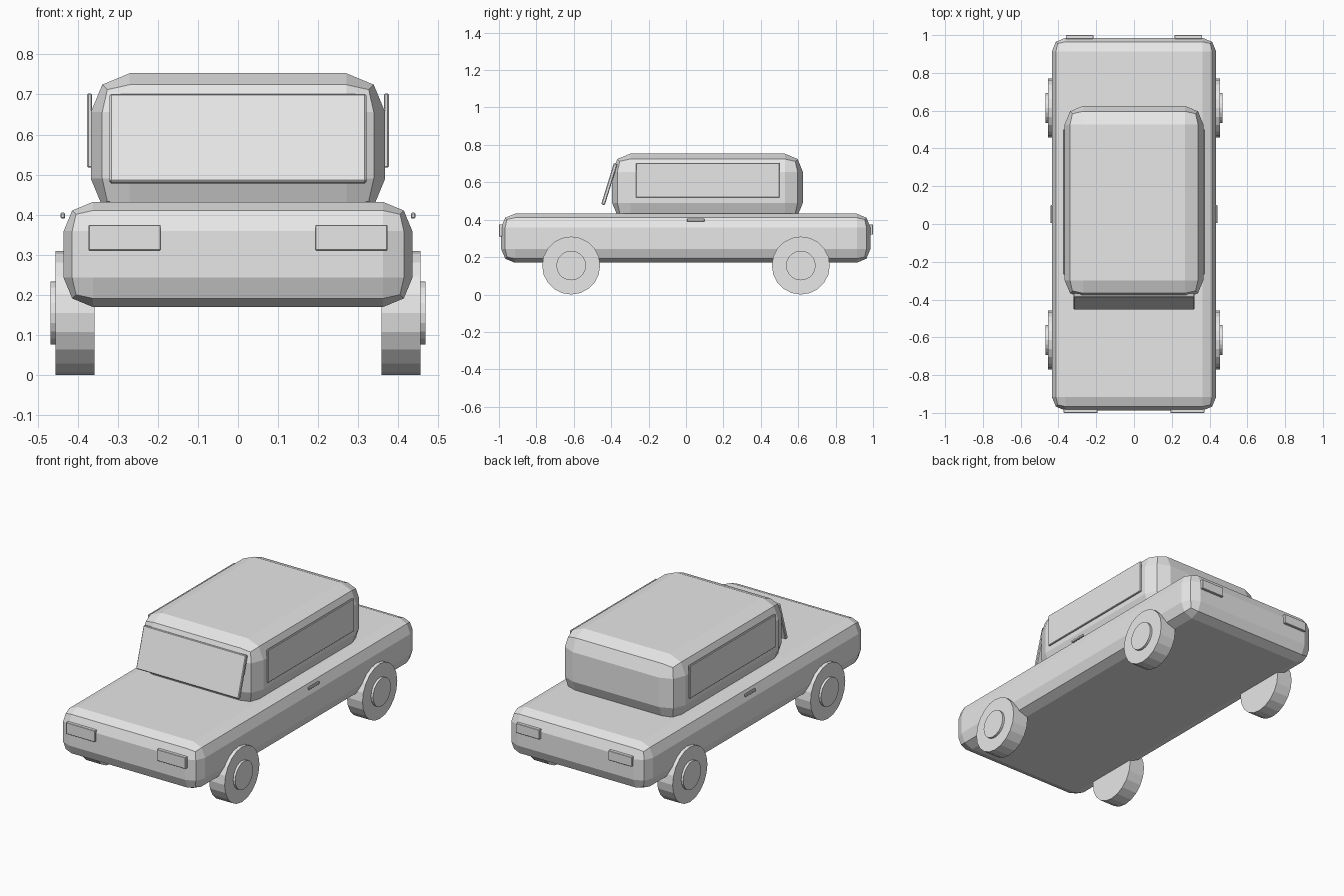
import bpy
import bmesh
from math import pi
from mathutils import Matrix

default = bpy.data.objects.get("Cube")
if default:
    bpy.data.objects.remove(default, do_unlink=True)

# One plain grey for the whole car
grey = bpy.data.materials.new("plain grey")
grey.use_nodes = True
grey.diffuse_color = (0.8, 0.8, 0.8, 1)
grey.node_tree.nodes["Principled BSDF"].inputs["Base Color"].default_value = (0.8, 0.8, 0.8, 1)


def finish(name, bm):
    mesh = bpy.data.meshes.new(name)
    bm.to_mesh(mesh)
    bm.free()
    mesh.materials.append(grey)
    obj = bpy.data.objects.new(name, mesh)
    bpy.context.collection.objects.link(obj)
    return obj


def box(name, size, location, bevel, segments=1, tilt=0):
    """Box with chamfered edges, tilted about x."""
    bm = bmesh.new()
    bmesh.ops.create_cube(bm, size=1, matrix=Matrix.Diagonal((*size, 1)))
    bmesh.ops.bevel(bm, geom=bm.edges[:], offset=bevel, segments=segments,
                    profile=0.5, affect='EDGES')
    obj = finish(name, bm)
    obj.location = location
    obj.rotation_euler.x = tilt
    return obj


def disc(name, radius, x_inner, x_outer, side, y, z, sides=20):
    """Flat-faced cylinder lying along x."""
    bm = bmesh.new()
    bmesh.ops.create_cone(bm, cap_ends=True, segments=sides, radius1=radius,
                          radius2=radius, depth=x_outer - x_inner,
                          matrix=Matrix.Rotation(pi / 2, 4, 'Y'))
    obj = finish(name, bm)
    obj.location = (side * (x_inner + x_outer) / 2, y, z)
    return obj


# Lower body and cabin
box("body", (0.87, 1.974, 0.262), (0, -0.001, 0.301), 0.073, 2)
box("cabin", (0.734, 1.02, 0.36), (0, 0.115, 0.573), 0.097, 2)

# Leaning windshield
box("windshield", (0.64, 0.02, 0.23), (0, -0.41, 0.59), 0.004, tilt=-0.3)

# Paired parts on the left (+x) and right (-x)
for label, side in (("left", 1), ("right", -1)):
    box(f"{label}_side_window", (0.012, 0.768, 0.185), (side * 0.37, 0.117, 0.61), 0.003)
    box(f"{label}_door_handle", (0.012, 0.095, 0.015), (side * 0.437, 0.052, 0.398), 0.003)
    box(f"{label}_headlight", (0.18, 0.02, 0.064), (side * 0.283, -0.99, 0.343), 0.002)
    box(f"{label}_tail_light", (0.146, 0.02, 0.054), (side * 0.288, 0.99, 0.347), 0.002)
    for end, y in (("front", -0.614), ("rear", 0.614)):
        disc(f"{end}_{label}_wheel", 0.155, 0.358, 0.455, side, y, 0.155)
        disc(f"{end}_{label}_hubcap", 0.079, 0.44, 0.468, side, y, 0.155)
